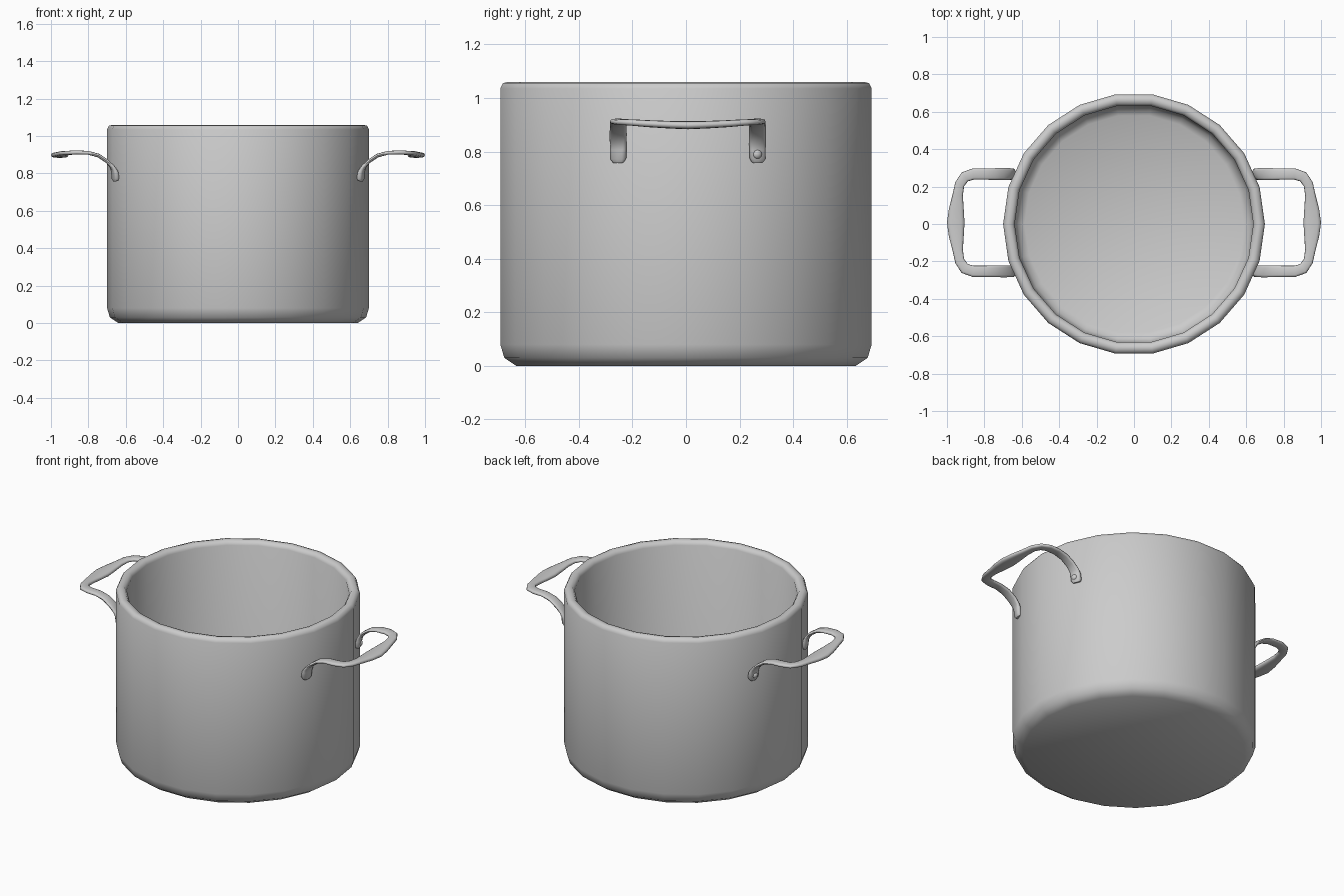
import bpy, bmesh, math
from mathutils import Vector, Matrix

if "Cube" in bpy.data.objects:
    bpy.data.objects.remove(bpy.data.objects["Cube"])

SIDES = 22
HANDLE_Y = 0.007


def finish(name, bm, angle):
    bmesh.ops.recalc_face_normals(bm, faces=bm.faces[:])
    me = bpy.data.meshes.new(name)
    bm.to_mesh(me)
    bm.free()
    ob = bpy.data.objects.new(name, me)
    bpy.context.collection.objects.link(ob)
    bpy.ops.object.select_all(action='DESELECT')
    ob.select_set(True)
    bpy.context.view_layer.objects.active = ob
    bpy.ops.object.shade_smooth_by_angle(angle=math.radians(angle))
    return ob


def bridge(bm, rings):
    for a, b in zip(rings, rings[1:]):
        n = len(a)
        for i in range(n):
            bm.faces.new((a[i], a[(i + 1) % n], b[(i + 1) % n], b[i]))


def mirror_x(ob):
    ob.modifiers.new("opposite_side", 'MIRROR').use_axis[0] = True


# Pot body: thick-walled turned profile (radius, height), outside to inside
profile = [(0.64, 0.0), (0.685, 0.03), (0.70, 0.08), (0.70, 1.035),
           (0.69, 1.055), (0.67, 1.06), (0.65, 1.055), (0.638, 1.035),
           (0.638, 0.10), (0.62, 0.06), (0.585, 0.04)]
bm = bmesh.new()
rings = []
for r, z in profile:
    rings.append([bm.verts.new((r * math.cos(2 * math.pi * i / SIDES),
                                r * math.sin(2 * math.pi * i / SIDES), z))
                  for i in range(SIDES)])
bridge(bm, rings)
for ring, z in ((rings[0], 0.0), (rings[-1], 0.04)):
    centre = bm.verts.new((0, 0, z))
    for i in range(SIDES):
        bm.faces.new((ring[i], ring[(i + 1) % SIDES], centre))
finish("pot_body", bm, 60)

# Loop handle: half path of (x, y, z, heading, width, thickness), then mirrored
half = [(0.650, -0.258, 0.762, -20, 0.044, 0.030),
        (0.655, -0.260, 0.775, -20, 0.064, 0.034),
        (0.660, -0.260, 0.810, -18, 0.064, 0.030),
        (0.672, -0.260, 0.835, -10, 0.064, 0.022),
        (0.700, -0.260, 0.865, 0, 0.064, 0.020),
        (0.745, -0.260, 0.895, 0, 0.062, 0.020),
        (0.800, -0.260, 0.910, 0, 0.060, 0.020),
        (0.860, -0.260, 0.912, 5, 0.060, 0.022),
        (0.905, -0.245, 0.910, 35, 0.058, 0.022),
        (0.932, -0.205, 0.908, 65, 0.052, 0.024),
        (0.942, -0.150, 0.904, 80, 0.055, 0.026),
        (0.950, -0.070, 0.900, 87, 0.080, 0.028),
        (0.953, 0.000, 0.898, 90, 0.094, 0.030)]
path = half + [(x, -y, z, 180 - h, w, t) for x, y, z, h, w, t in half[-2::-1]]
pts = [Vector((p[0], p[1] + HANDLE_Y, p[2])) for p in path]


def squircle(v):
    return math.copysign(abs(v) ** 0.7, v)


bm = bmesh.new()
rings = []
for i, (x, y, z, h, w, t) in enumerate(path):
    tangent = (pts[min(i + 1, len(pts) - 1)] - pts[max(i - 1, 0)]).normalized()
    a = math.radians(h)
    side = Vector((-math.sin(a), math.cos(a), 0))
    up = tangent.cross(side).normalized()
    rings.append([bm.verts.new(pts[i]
                               + side * squircle(math.cos(math.pi * k / 6)) * w / 2
                               + up * squircle(math.sin(math.pi * k / 6)) * t / 2)
                  for k in range(12)])
bridge(bm, rings)
bm.faces.new(rings[0])
bm.faces.new(rings[-1])
mirror_x(finish("handles", bm, 50))

# Rivet heads on the rear handle feet
bm = bmesh.new()
place = (Matrix.Translation((0.668, 0.266, 0.79))
         @ Matrix.Rotation(math.radians(20), 4, 'Z')
         @ Matrix.Diagonal((0.014, 0.018, 0.018, 1)))
bmesh.ops.create_uvsphere(bm, u_segments=12, v_segments=8, radius=1, matrix=place)
mirror_x(finish("handle_rivets", bm, 40))
